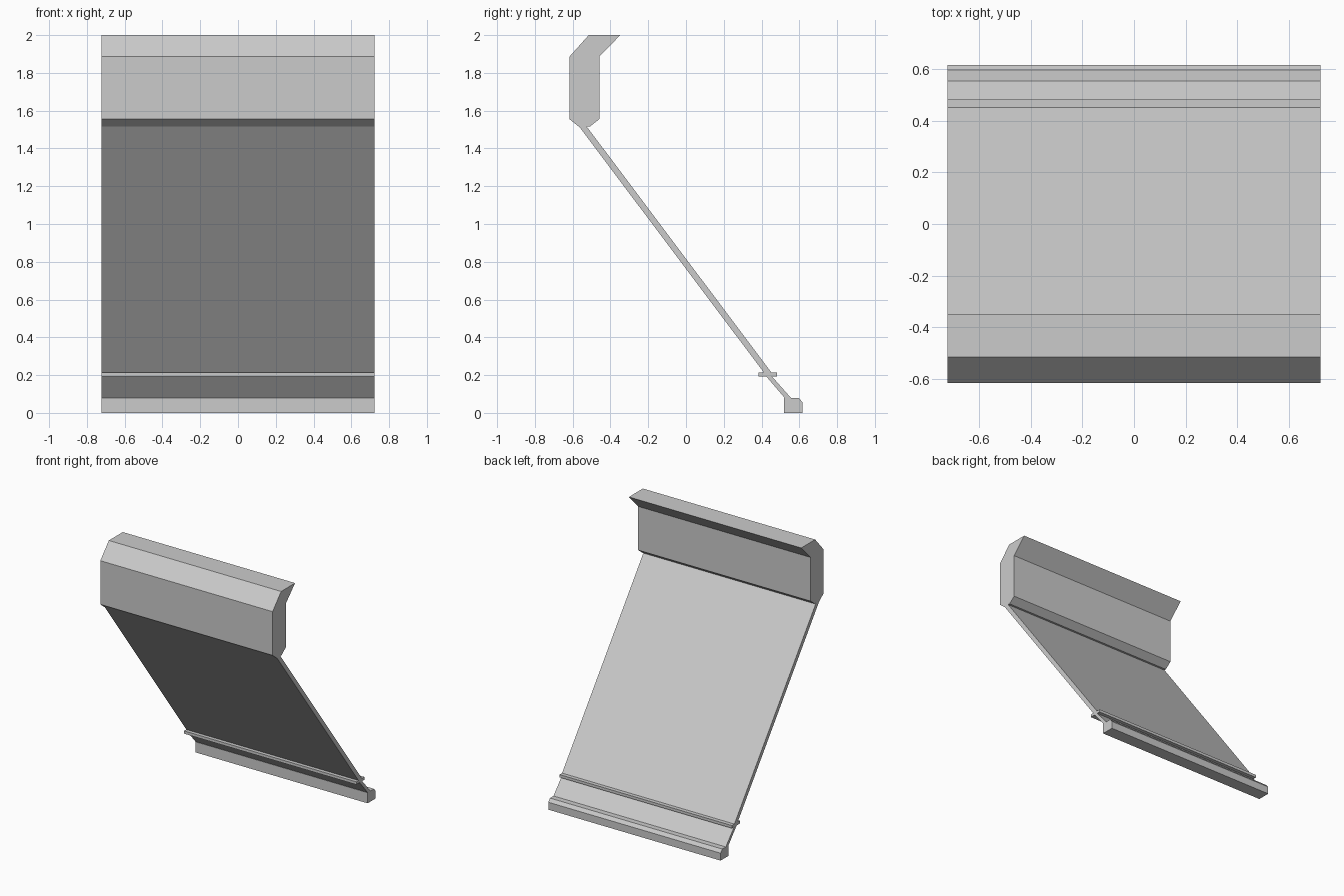
import bpy
import bmesh

if "Cube" in bpy.data.objects:
    bpy.data.objects.remove(bpy.data.objects["Cube"])

HALF_WIDTH = 0.722


def extrude_profile(name, profile):
    """Extrude a closed (y, z) profile across the full width."""
    bm = bmesh.new()
    face = bm.faces.new([bm.verts.new((-HALF_WIDTH, y, z)) for y, z in profile])
    result = bmesh.ops.extrude_face_region(bm, geom=[face], use_keep_orig=True)
    moved = [v for v in result["geom"] if isinstance(v, bmesh.types.BMVert)]
    bmesh.ops.translate(bm, verts=moved, vec=(2 * HALF_WIDTH, 0, 0))
    bmesh.ops.recalc_face_normals(bm, faces=bm.faces)
    mesh = bpy.data.meshes.new(name)
    bm.to_mesh(mesh)
    bm.free()
    obj = bpy.data.objects.new(name, mesh)
    bpy.context.collection.objects.link(obj)
    return obj


# Thick upper beam with a slanted lip
extrude_profile("upper_beam", [
    (-0.617, 1.886), (-0.515, 2.0), (-0.348, 2.0), (-0.459, 1.886),
    (-0.459, 1.555), (-0.51, 1.515), (-0.567, 1.515), (-0.617, 1.555)])

# Long sloping panel
extrude_profile("sloping_panel", [
    (-0.565, 1.515), (-0.525, 1.515), (0.452, 0.214), (0.412, 0.214)])

# Thin horizontal slat crossing the panel
extrude_profile("cross_slat", [
    (0.385, 0.193), (0.482, 0.193), (0.482, 0.214), (0.385, 0.214)])

# Short panel between slat and foot
extrude_profile("lower_panel", [
    (0.425, 0.193), (0.455, 0.193), (0.555, 0.08), (0.522, 0.08)])

# Foot rail with a small bevel at the back
extrude_profile("foot_rail", [
    (0.52, 0.0), (0.617, 0.0), (0.617, 0.056), (0.597, 0.08), (0.52, 0.08)])
